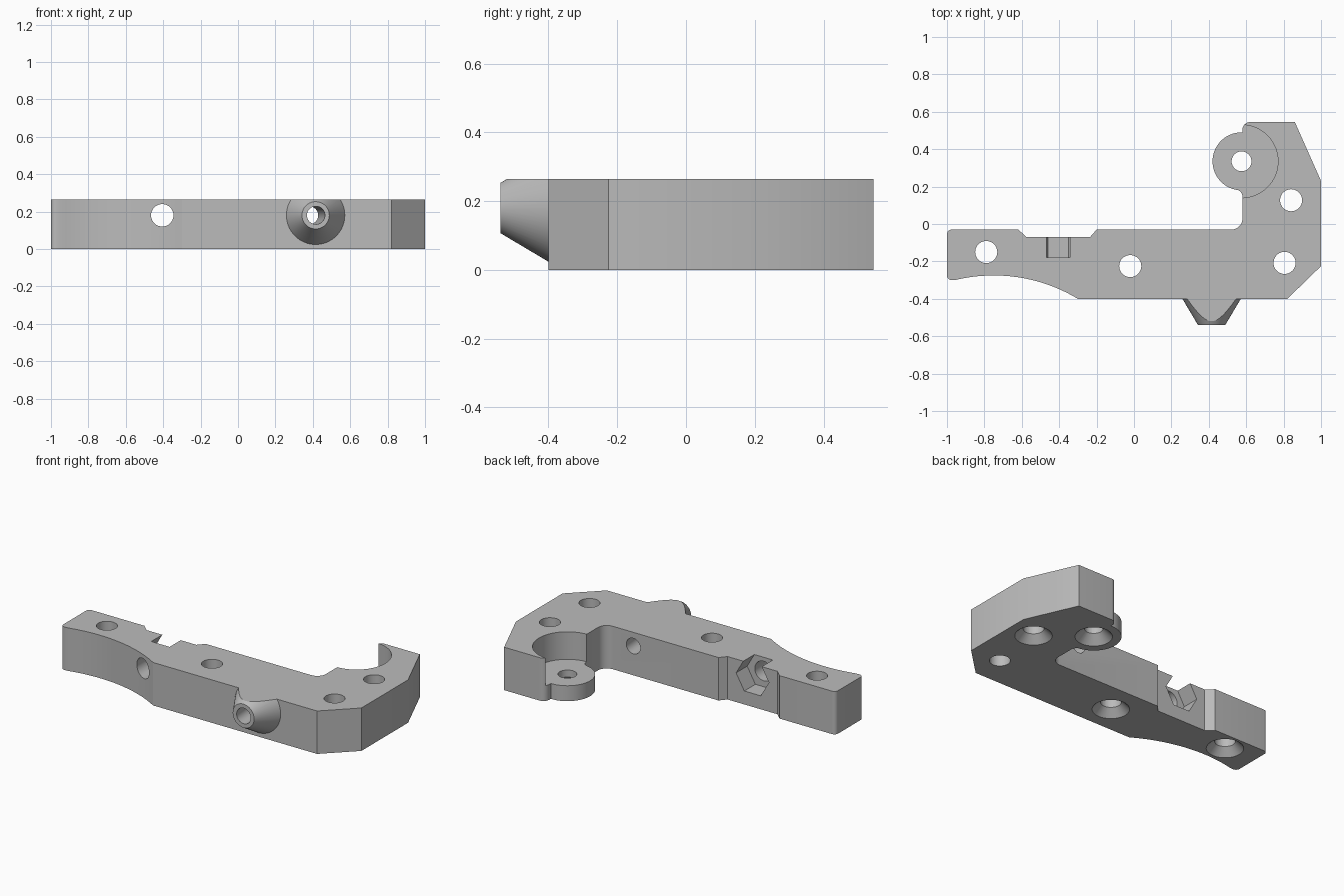
import bpy, bmesh
from math import radians, sin, cos, sqrt
from mathutils import Vector, Matrix

if "Cube" in bpy.data.objects:
    bpy.data.objects.remove(bpy.data.objects["Cube"], do_unlink=True)

H = 0.265            # plate thickness
LUG_H = 0.095        # lug thickness
LUG = (0.575, 0.335)  # lug centre
AXIS_Z = 0.18        # height of the cross holes

grey = bpy.data.materials.new("plain grey")
grey.use_nodes = True
grey.diffuse_color = (0.5, 0.5, 0.5, 1)
grey.node_tree.nodes["Principled BSDF"].inputs["Base Color"].default_value = (0.5, 0.5, 0.5, 1)


def to_object(bm, name):
    bmesh.ops.recalc_face_normals(bm, faces=bm.faces)
    mesh = bpy.data.meshes.new(name)
    bm.to_mesh(mesh)
    bm.free()
    mesh.materials.append(grey)
    obj = bpy.data.objects.new(name, mesh)
    bpy.context.collection.objects.link(obj)
    return obj


def prism(name, outline, z0, z1):
    bm = bmesh.new()
    face = bm.faces.new([bm.verts.new((x, y, z0)) for x, y in outline])
    top = bmesh.ops.extrude_face_region(bm, geom=[face])["geom"]
    verts = [v for v in top if isinstance(v, bmesh.types.BMVert)]
    bmesh.ops.translate(bm, verts=verts, vec=(0, 0, z1 - z0))
    return to_object(bm, name)


def rod(name, p0, p1, r0, r1=None, sides=48, spin=0):
    """Cylinder or cone between two points."""
    p0, p1 = Vector(p0), Vector(p1)
    d = p1 - p0
    turn = Vector((0, 0, 1)).rotation_difference(d).to_matrix().to_4x4()
    m = Matrix.Translation((p0 + p1) / 2) @ turn @ Matrix.Rotation(radians(spin), 4, "Z")
    bm = bmesh.new()
    bmesh.ops.create_cone(bm, cap_ends=True, segments=sides, radius1=r0,
                          radius2=r0 if r1 is None else r1, depth=d.length, matrix=m)
    return to_object(bm, name)


def combine(target, other, operation):
    mod = target.modifiers.new(operation, "BOOLEAN")
    mod.operation, mod.solver, mod.object = operation, "EXACT", other
    bpy.context.view_layer.objects.active = target
    bpy.ops.object.modifier_apply(modifier=mod.name)
    bpy.data.objects.remove(other, do_unlink=True)


def arc(cx, cy, r, a0, a1, n=8):
    steps = [radians(a0 + (a1 - a0) * i / n) for i in range(n + 1)]
    return [(cx + r * cos(a), cy + r * sin(a)) for a in steps]


# Plate outline: scooped front edge, hooked right end, notched back edge
R = 0.872
scoop = [(x, sqrt(R * R - (x + 0.75) ** 2) - 0.275 - R)
         for x in [-0.95 + 0.65 * i / 24 for i in range(25)]]
outline = arc(-0.975, -0.275, 0.025, 180, 280, 6) + scoop
outline += [(0.82, -0.4), (1, -0.225), (1, 0.23), (0.86, 0.545)]
outline += arc(0.62, 0.505, 0.04, 90, 180)
outline += arc(0.52, 0.03, 0.06, 0, -90)
outline += [(-0.2, -0.03), (-0.235, -0.07), (-0.575, -0.07), (-0.618, -0.03)]
outline += arc(-0.975, -0.055, 0.025, 90, 180, 6)
bracket = prism("bracket", outline, 0, H)

# Round pocket in the hook, with the thin lug standing in it
combine(bracket, rod("pocket", (*LUG, LUG_H), (*LUG, 1), 0.195, sides=96), "DIFFERENCE")
combine(bracket, rod("lug", (*LUG, 0), (*LUG, LUG_H), 0.155, sides=80), "UNION")
fillet = [(0.6, 0.22), (0.535, 0.22), (0.535, 0.186)] + arc(0.54, 0.145, 0.04, 80, 0) + [(0.6, 0.145)]
combine(bracket, prism("lug_fillet", fillet, 0, LUG_H), "UNION")

# Conical front boss, trimmed level with the top of the plate
boss = rod("boss", (0.415, -0.38, AXIS_Z), (0.415, -0.54, AXIS_Z), 0.168, 0.073, 64)
combine(boss, prism("trim", [(0, -1), (1, -1), (1, 0), (0, 0)], H, 1), "DIFFERENCE")
combine(bracket, boss, "UNION")

# Vertical screw holes, countersunk from below except the front right one
holes = [(-0.79, -0.15, True), (-0.02, -0.225, True), (0.84, 0.127, True),
         (0.805, -0.208, False), (*LUG, True)]
for x, y, sunk in holes:
    r = 0.053 if (x, y) == LUG else 0.059
    combine(bracket, rod("hole", (x, y, -0.1), (x, y, 0.5), r), "DIFFERENCE")
    if sunk:
        combine(bracket, rod("countersink", (x, y, -0.01), (x, y, 0.055), 0.115, 0.05), "DIFFERENCE")

# Cross hole with a hexagonal nut pocket opening at the back
combine(bracket, rod("cross_hole", (-0.405, -0.6, AXIS_Z), (-0.405, 0.1, AXIS_Z), 0.06), "DIFFERENCE")
combine(bracket, rod("nut_pocket", (-0.405, -0.178, AXIS_Z), (-0.405, 0.1, AXIS_Z), 0.112,
                     sides=6, spin=90), "DIFFERENCE")

# Slanted passage through the boss
combine(bracket, rod("passage", (0.421, -0.6, AXIS_Z), (0.375, 0.05, AXIS_Z), 0.048), "DIFFERENCE")

bpy.ops.object.select_all(action="DESELECT")
bracket.select_set(True)
bpy.context.view_layer.objects.active = bracket
bpy.ops.object.shade_smooth_by_angle(angle=radians(25))
